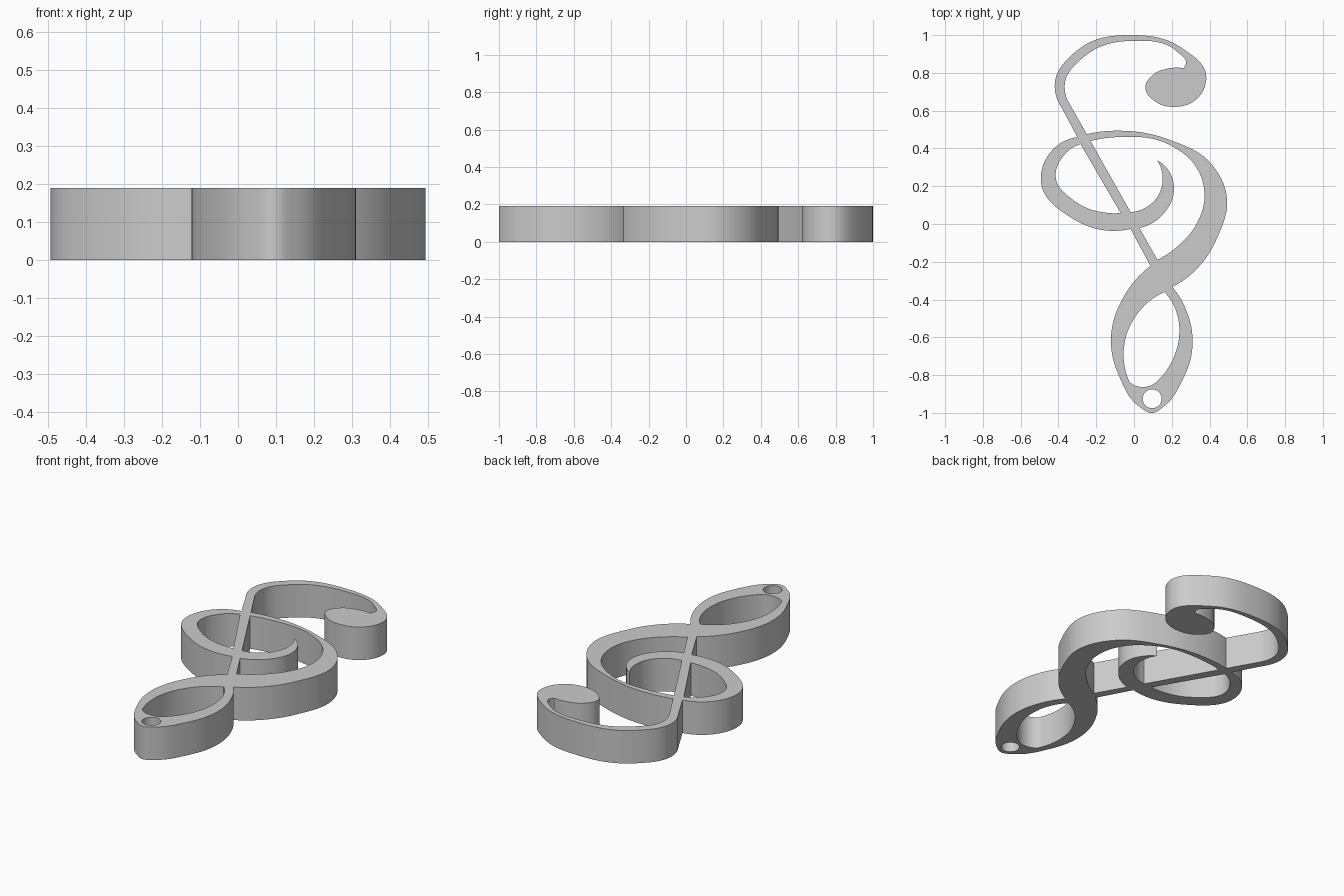
import bpy
import math
from mathutils import Vector
from mathutils.geometry import interpolate_bezier

HEIGHT = 0.19

default_cube = bpy.data.objects.get("Cube")
if default_cube:
    bpy.data.objects.remove(default_cube, do_unlink=True)


def smooth_run(points, steps=9):
    """Sample a smooth open curve through the points, close to circular arcs."""
    pts = [Vector((x, y, 0)) for x, y in points]
    chords = [b - a for a, b in zip(pts, pts[1:])]
    tangents = []
    for before, after in zip(chords, chords[1:]):
        blend = before.normalized() * after.length + after.normalized() * before.length
        tangents.append(blend.normalized())

    def mirrored(tangent, chord):
        axis = chord.normalized()
        return 2 * axis.dot(tangent) * axis - tangent

    tangents.insert(0, mirrored(tangents[0], chords[0]))
    tangents.append(mirrored(tangents[-1], chords[-1]))
    samples = [pts[0]]
    for i, chord in enumerate(chords):
        reach = chord.length * 0.36
        samples += interpolate_bezier(pts[i], pts[i] + tangents[i] * reach,
                                      pts[i + 1] - tangents[i + 1] * reach,
                                      pts[i + 1], steps)[1:]
    return samples


def outline(*runs):
    """Join runs into one closed loop; gaps between runs become straight edges."""
    loop = []
    for run in runs:
        for p in smooth_run(run):
            if not loop or (p - loop[-1]).length > 0.0005:
                loop.append(p)
    if (loop[0] - loop[-1]).length < 0.0005:
        loop.pop()
    return loop


def ring(x, y, radius, sides=40):
    turns = [math.tau * i / sides for i in range(sides)]
    return [Vector((x + radius * math.cos(a), y + radius * math.sin(a), 0)) for a in turns]


# Outer silhouette, one run per smooth stretch
hook_outside = [(-.385, .62), (-.42, .73), (-.3, .92), (0, 1), (.24, .94),
                (.383, .767), (.34, .67), (.21, .62), (.11, .65), (.06, .72),
                (.1, .79), (.18, .823), (.262, .825)]
hook_inside = [(.262, .825), (.275, .85), (.225, .915), (0, .97),
               (-.265, .885), (-.367, .735), (-.34, .635)]
belly_outside = [(-.25, .476), (-.077, .494), (.19, .445), (.41, .317),
                 (.49, .153), (.437, -.08), (.347, -.222), (.203, -.333)]
tail_outside = [(.203, -.333), (.278, -.46), (.31, -.635), (.25, -.84),
                (.156, -.968), (.095, -1), (.03, -.968), (-.077, -.81),
                (-.122, -.62), (-.055, -.386), (.087, -.222)]
spiral_outside = [(-.018, -.026), (-.087, -.036), (-.32, .026),
                  (-.493, .228), (-.437, .386), (-.3, .46)]

# Opening to the right of the stem, wrapping round the curled tip
curl_outside = [(.029, -.021), (.15, .048), (.212, .19), (.188, .275), (.122, .338)]
curl_inside = [(.122, .338), (.15, .265), (.14, .175), (.082, .1), (-.018, .063)]
belly_inside = [(-.23, .439), (-.087, .46), (.2, .413), (.33, .3),
                (.373, .164), (.325, -.01), (.24, -.11), (.124, -.19)]

# Opening to the left of the stem, and the opening in the tail
spiral_inside = [(-.071, .058), (-.15, .06), (-.315, .122), (-.415, .25),
                 (-.378, .355), (-.283, .423)]
tail_right = [(.161, -.36), (.225, -.466), (.24, -.57), (.204, -.72), (.114, -.84)]
tail_base = [(.114, -.84), (.045, -.863), (-.024, -.836)]
tail_left = [(-.024, -.836), (-.055, -.698), (.003, -.497), (.161, -.36)]

loops = [
    outline(hook_outside, hook_inside, belly_outside, tail_outside, spiral_outside),
    outline(curl_outside, curl_inside, belly_inside),
    outline(spiral_inside),
    outline(tail_right, tail_base, tail_left),
    ring(.096, -.925, .05),
]

# Filled flat profile, extruded to a solid plate
profile = bpy.data.curves.new("clef_profile", 'CURVE')
profile.dimensions = '2D'
profile.fill_mode = 'BOTH'
profile.extrude = HEIGHT / 2
for loop in loops:
    spline = profile.splines.new('POLY')
    spline.points.add(len(loop) - 1)
    for point, p in zip(spline.points, loop):
        point.co = (p.x, p.y, 0, 1)
    spline.use_cyclic_u = True

clef = bpy.data.objects.new("clef_pendant", profile)
bpy.context.collection.objects.link(clef)
clef.location.z = HEIGHT / 2

# Single plain grey
grey = bpy.data.materials.new("plain_grey")
grey.use_nodes = True
colour = (0.6, 0.6, 0.6, 1)
grey.diffuse_color = colour
grey.node_tree.nodes["Principled BSDF"].inputs["Base Color"].default_value = colour
profile.materials.append(grey)

# Turn into a welded mesh with smooth walls and sharp rims
bpy.ops.object.select_all(action='DESELECT')
clef.select_set(True)
bpy.context.view_layer.objects.active = clef
bpy.ops.object.convert(target='MESH')
bpy.ops.object.mode_set(mode='EDIT')
bpy.ops.mesh.select_all(action='SELECT')
bpy.ops.mesh.remove_doubles(threshold=0.0002)
bpy.ops.mesh.normals_make_consistent(inside=False)
bpy.ops.object.mode_set(mode='OBJECT')
bpy.ops.object.shade_smooth_by_angle(angle=math.radians(30))
